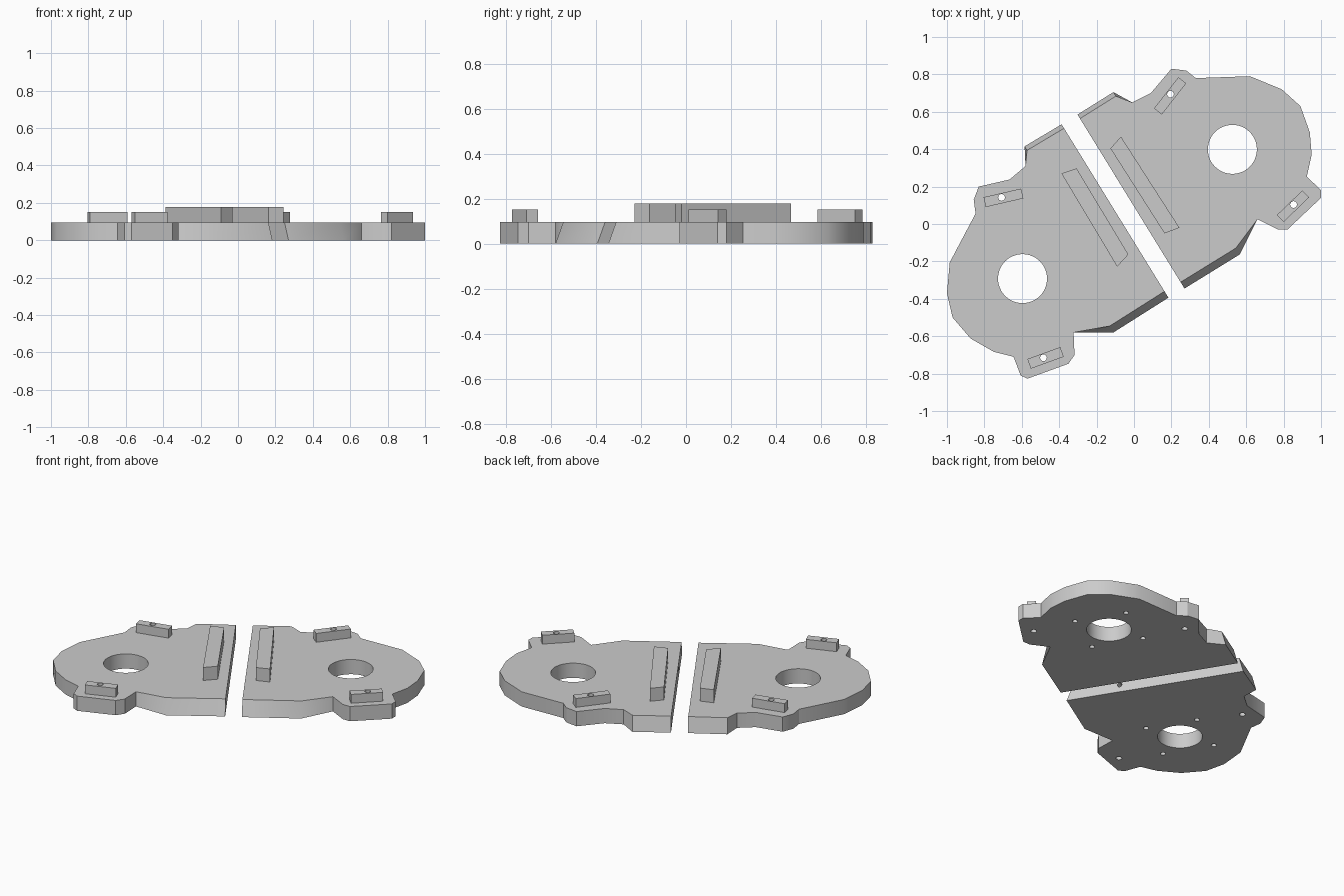
import bpy, bmesh, math
from mathutils import Vector, Matrix

if "Cube" in bpy.data.objects:
    bpy.data.objects.remove(bpy.data.objects["Cube"], do_unlink=True)

PLATE_TOP = 0.095
BLOCK_TOP = 0.152
BAR_TOP = 0.179
SEAM = Vector((0.524, -0.851))        # direction of the split between the plates
FRONT, BACK = -0.04, 0.025            # how far the end faces lean in along the seam

grey = bpy.data.materials.new("light grey")
grey.use_nodes = True
grey.diffuse_color = (0.6, 0.6, 0.6, 1)
grey.node_tree.nodes["Principled BSDF"].inputs["Base Color"].default_value = grey.diffuse_color


def make_object(name, bm):
    bmesh.ops.recalc_face_normals(bm, faces=bm.faces)
    mesh = bpy.data.meshes.new(name)
    bm.to_mesh(mesh)
    bm.free()
    mesh.materials.append(grey)
    obj = bpy.data.objects.new(name, mesh)
    bpy.context.collection.objects.link(obj)
    return obj


def prism(name, outline, bottom, top):
    """Extruded outline; an optional third value slides the top corner along the seam."""
    bm = bmesh.new()
    lower, upper = [], []
    for x, y, *slide in outline:
        base = Vector((x, y))
        tip = base + SEAM * (slide[0] if slide else 0)
        lower.append(bm.verts.new((*base, bottom)))
        upper.append(bm.verts.new((*tip, top)))
    bm.faces.new(lower)
    bm.faces.new(upper)
    count = len(lower)
    for i in range(count):
        j = (i + 1) % count
        bm.faces.new((lower[i], lower[j], upper[j], upper[i]))
    return make_object(name, bm)


def block(name, centre, length, width, degrees):
    """Small upright rectangle standing on a plate."""
    turn = Matrix.Rotation(math.radians(degrees), 2)
    corners = [(-1, -1), (1, -1), (1, 1), (-1, 1)]
    outline = [Vector(centre) + turn @ Vector((a * length / 2, b * width / 2))
               for a, b in corners]
    return prism(name, outline, PLATE_TOP, BLOCK_TOP)


def add_drill(bm, centre, radius, depth, sides, rotation=None):
    matrix = Matrix.Translation(centre)
    if rotation:
        matrix = matrix @ rotation
    bmesh.ops.create_cone(bm, cap_ends=True, segments=sides, radius1=radius,
                          radius2=radius, depth=depth, matrix=matrix)


def cut(obj, cutter):
    mod = obj.modifiers.new("holes", 'BOOLEAN')
    mod.operation = 'DIFFERENCE'
    mod.solver = 'EXACT'
    mod.object = cutter
    graph = bpy.context.evaluated_depsgraph_get()
    result = bpy.data.meshes.new_from_object(obj.evaluated_get(graph))
    obj.modifiers.clear()
    obj.data = result


def drill_half(plate, blocks, bore, screws, dowel):
    """Main bore, screw holes, blind underside holes and a dowel hole in the seam face."""
    bm = bmesh.new()
    add_drill(bm, (*bore, 0), 0.131, 1, 48)
    for screw in screws:
        add_drill(bm, (*screw, 0), 0.018, 1, 16)
    for k in range(4):
        angle = math.radians(76.6 + 90 * k)
        spot = Vector(bore) + 0.222 * Vector((math.cos(angle), math.sin(angle)))
        add_drill(bm, (*spot, 0), 0.016, 0.12, 16)
    across = Vector((-SEAM.y, SEAM.x, 0))
    add_drill(bm, (*dowel, PLATE_TOP / 2), 0.014, 0.16, 16,
              across.to_track_quat('Z', 'Y').to_matrix().to_4x4())
    cutter = make_object("hole_cutter", bm)
    cutter.hide_render = True
    for part in [plate] + blocks:
        cut(part, cutter)
    bpy.data.objects.remove(cutter, do_unlink=True)


# Plates
left_outline = [
    (0.95, 0.37), (0.94, 0.49), (0.89, 0.63), (0.79, 0.72), (0.62, 0.79),
    (0.33, 0.78), (0.28, 0.82), (0.2, 0.83), (0.09, 0.7), (-0.01, 0.65),
    (-0.11, 0.705, BACK), (-0.302, 0.585, BACK), (0.27, -0.345, FRONT),
    (0.565, -0.163, FRONT), (0.66, 0.025), (0.77, -0.03), (0.82, -0.03),
    (1, 0.14), (1, 0.18), (0.924, 0.254)]
right_outline = [
    (-0.387, 0.533, BACK), (-0.585, 0.415, BACK), (-0.58, 0.31), (-0.665, 0.238),
    (-0.83, 0.2), (-0.857, 0.13), (-0.847, 0.056), (-0.985, -0.205), (-1, -0.37),
    (-0.97, -0.5), (-0.873, -0.613), (-0.75, -0.683), (-0.644, -0.71),
    (-0.606, -0.81), (-0.57, -0.827), (-0.35, -0.747), (-0.318, -0.7),
    (-0.323, -0.58), (-0.11, -0.58, FRONT), (0.184, -0.394, FRONT)]
left_plate = prism("left_plate", left_outline, 0, PLATE_TOP)
right_plate = prism("right_plate", right_outline, 0, PLATE_TOP)

# Long bars beside the seam, with slanted ends
left_bar = prism("left_bar", [(-0.126, 0.404), (-0.07, 0.467), (0.243, -0.02),
                              (0.163, -0.05)], PLATE_TOP, BAR_TOP)
right_bar = prism("right_bar", [(-0.388, 0.27), (-0.307, 0.297), (-0.03, -0.163),
                                (-0.09, -0.228)], PLATE_TOP, BAR_TOP)

# Small screw blocks on the lugs
left_blocks = [block("left_back_block", (0.193, 0.685), 0.212, 0.053, 52),
               block("left_front_block", (0.85, 0.095), 0.19, 0.052, 44)]
right_blocks = [block("right_back_block", (-0.698, 0.14), 0.206, 0.054, 13),
                block("right_front_block", (-0.473, -0.716), 0.187, 0.055, 20)]

# Holes
drill_half(left_plate, left_blocks, (0.526, 0.399),
           [(0.195, 0.694), (0.853, 0.104)], (0.1, -0.07))
drill_half(right_plate, right_blocks, (-0.596, -0.292),
           [(-0.708, 0.142), (-0.484, -0.715)], (0.013, -0.116))

# Smooth the curved walls, keep edges sharp
parts = [left_plate, right_plate, left_bar, right_bar] + left_blocks + right_blocks
bpy.ops.object.select_all(action='DESELECT')
for part in parts:
    part.select_set(True)
bpy.context.view_layer.objects.active = left_plate
bpy.ops.object.shade_smooth_by_angle(angle=math.radians(30))
